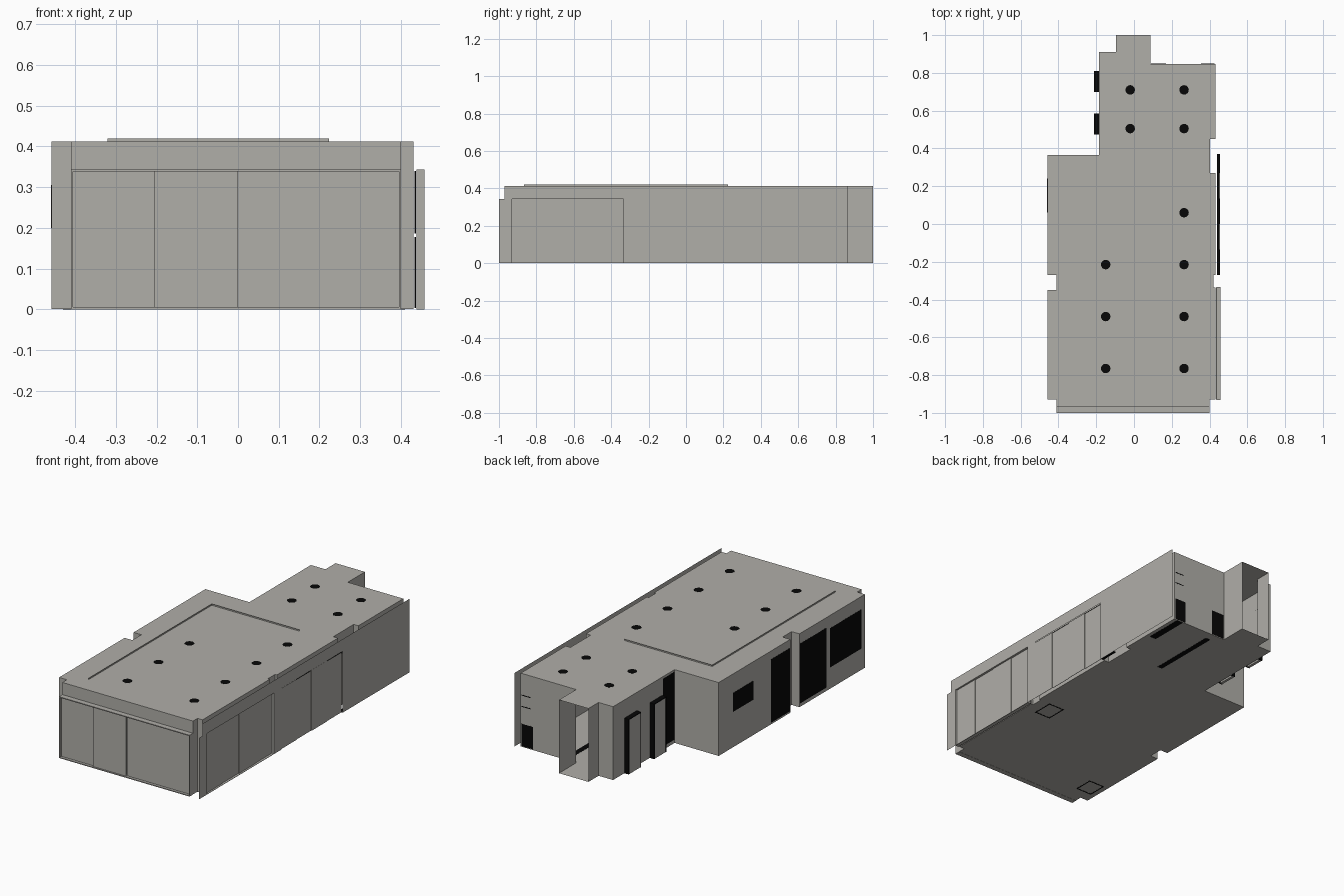
import bpy, bmesh
from mathutils import Matrix


def material(name, rgb):
    m = bpy.data.materials.new(name)
    m.diffuse_color = (*rgb, 1)
    return m


grey = material("warm_grey", (0.435, 0.425, 0.395))
black = material("black", (0.002, 0.002, 0.002))


def finish(name, bm, mat=grey):
    me = bpy.data.meshes.new(name)
    bm.to_mesh(me)
    bm.free()
    me.materials.append(mat)
    ob = bpy.data.objects.new(name, me)
    bpy.context.collection.objects.link(ob)
    return ob


def boxes(name, items, mat=grey):
    """One object from (x0, x1, y0, y1, z0, z1) boxes."""
    bm = bmesh.new()
    for x0, x1, y0, y1, z0, z1 in items:
        m = Matrix.Translation(((x0 + x1) / 2, (y0 + y1) / 2, (z0 + z1) / 2))
        m = m @ Matrix.Diagonal((x1 - x0, y1 - y0, z1 - z0, 1))
        bmesh.ops.create_cube(bm, size=1, matrix=m)
    return finish(name, bm, mat)


def sheets(name, quads):
    """One object from loose flat faces."""
    bm = bmesh.new()
    for q in quads:
        bm.faces.new([bm.verts.new(p) for p in q])
    return finish(name, bm)


def wall_x(x, y0, y1, z0, z1):
    return [(x, y0, z0), (x, y1, z0), (x, y1, z1), (x, y0, z1)]


H, BAY, F = 0.412, 0.344, 0.001   # ceiling, window head, floor underside

# Floor, ceiling and outer walls, left open at the back entrance
plan = [(-0.41, -0.97), (0.40, -0.97), (0.40, -0.93), (0.431, -0.93), (0.431, -0.335),
        (0.42, -0.335), (0.42, -0.27), (0.431, -0.27), (0.431, 0.27), (0.402, 0.27),
        (0.402, 0.45), (0.431, 0.45), (0.431, 0.848), (0.087, 0.848), (0.087, 1.0),
        (-0.095, 1.0), (-0.095, 0.91), (-0.185, 0.91), (-0.185, 0.365), (-0.458, 0.365),
        (-0.458, -0.27), (-0.41, -0.27), (-0.41, -0.35), (-0.458, -0.35), (-0.458, -0.93),
        (-0.41, -0.93)]
bm = bmesh.new()
low = [bm.verts.new((x, y, F)) for x, y in plan]
top = [bm.verts.new((x, y, H)) for x, y in plan]
bm.faces.new(low[::-1])
bm.faces.new(top)
for i, (x, y) in enumerate(plan):
    j = (i + 1) % len(plan)
    if not (y == 1.0 and plan[j][1] == 1.0):
        bm.faces.new((low[i], low[j], top[j], top[i]))
finish("room_shell", bm)

# Ceiling cove upstand, left and back sides only
sheets("cove_upstand", [
    wall_x(-0.32, -0.865, 0.225, H, 0.42),
    [(-0.32, 0.225, H), (0.224, 0.225, H), (0.224, 0.225, 0.42), (-0.32, 0.225, 0.42)]])

# Front window bay with four sliding panes
boxes("front_bay_frame", [
    (-0.41, 0.40, -1.0, -0.97, BAY - 0.005, BAY),
    (-0.41, 0.40, -1.0, -0.97, 0, 0.005),
    (-0.41, -0.405, -1.0, -0.97, 0, BAY),
    (0.395, 0.40, -1.0, -0.97, 0, BAY)])
xs = [-0.405, -0.205, 0.0, 0.20, 0.395]
boxes("front_panes", [(a, b, y, y + 0.004, 0.005, BAY - 0.005)
                      for a, b, y in zip(xs, xs[1:], (-0.985, -0.993, -0.985, -0.985))])

# Thin outer facade on the right with two window openings
X = 0.458
sheets("side_facade", [
    wall_x(X, -1.0, -0.97, 0, BAY), wall_x(X, -0.97, -0.93, 0, H),
    wall_x(X, -0.93, -0.335, BAY, H), wall_x(X, -0.335, -0.27, 0, H),
    wall_x(X, -0.27, 0.27, BAY, H), wall_x(X, 0.27, 0.865, 0, H)])

# Side window panes, in two sliding tracks
for name, x, y0, y1 in (("rear", 0.454, -0.27, 0.27), ("front", 0.446, -0.93, -0.335)):
    s = (y1 - y0) / 4
    boxes(name + "_side_panes", [
        (x - d, x - d + 0.002, y0 + i * s, y0 + (i + 1) * s, 0.002, BAY - 0.002)
        for i, d in enumerate((0, 0.003, 0, 0.003))])

# Reveal of the first side window, dark screens and track of both
boxes("side_window_reveal", [
    (0.438, X, -0.93, -0.335, BAY - 0.002, BAY), (0.438, X, -0.93, -0.335, 0, 0.002),
    (0.438, X, -0.932, -0.93, 0, BAY), (0.438, X, -0.335, -0.333, 0, BAY)])
boxes("side_window_screen", [(0.433, 0.437, -0.93, -0.335, 0.003, 0.178),
                             (0.433, 0.437, -0.93, -0.335, 0.186, 0.34)], black)
boxes("side_window_track", [(0.439, 0.450, -0.27, 0.27, 0.332, 0.34),
                            (0.439, 0.456, 0.27, 0.37, 0.332, 0.34),
                            (0.439, 0.456, 0.27, 0.37, 0.002, 0.008)], black)
boxes("track_cover", [(0.450, 0.456, -0.27, 0.27, 0.3395, 0.3405)], black)

# Door frames with plain leaves on the rear left wall
for name, y0, y1 in (("rear", 0.70, 0.81), ("inner", 0.475, 0.585)):
    boxes(name + "_door_frame", [
        (-0.212, -0.185, y0, y0 + 0.006, F, 0.31), (-0.212, -0.185, y1 - 0.006, y1, F, 0.31),
        (-0.212, -0.185, y0, y1, 0.305, 0.31)], black)
    boxes(name + "_door_leaf", [(-0.211, -0.196, y0 + 0.006, y1 - 0.006, F, 0.305)])

# Black panels on the left wall
W = -0.458
boxes("left_wall_panels", [
    (W - 0.0015, W, 0.06, 0.24, 0.20, 0.305), (W - 0.0005, W, -0.265, -0.10, 0.01, 0.365),
    (W - 0.0005, W, -0.59, -0.355, 0.02, 0.355), (W - 0.0005, W, -0.90, -0.62, 0.12, 0.34)],
    black)
boxes("rear_left_cupboard", [(-0.1855, -0.183, 0.367, 0.47, 0.02, 0.40)], black)

# Black panels and rails on the back wall
boxes("back_wall_panels", [
    (0.355, 0.425, 0.846, 0.8485, 0.005, 0.13), (0.09, 0.17, 0.846, 0.8485, 0.005, 0.15),
    (0.37, 0.425, 0.846, 0.8485, 0.288, 0.293), (0.37, 0.425, 0.846, 0.8485, 0.225, 0.23)],
    black)

# Dark strips and square outlines under the floor
strips = [(0.142, 0.172, 0.40, 0.80), (0.37, 0.41, 0.62, 0.845)]
for x0, x1, y0, y1 in ((0.26, 0.36, -0.39, -0.27), (-0.43, -0.33, -0.87, -0.76)):
    t = 0.006
    strips += [(x0, x1, y0, y0 + t), (x0, x1, y1 - t, y1),
               (x0, x0 + t, y0, y1), (x1 - t, x1, y0, y1)]
boxes("floor_strips", [(*s, 0, 0.002) for s in strips], black)

# Vanity and basin seen through the open entrance
boxes("vanity", [(-0.06, 0.06, 0.62, 0.72, F, 0.13), (-0.07, 0.07, 0.61, 0.73, 0.13, 0.14)])
bm = bmesh.new()
bmesh.ops.create_cone(bm, cap_ends=True, segments=24, radius1=0.02, radius2=0.04, depth=0.03,
                      matrix=Matrix.Translation((0, 0.67, 0.155)))
finish("basin", bm)

# Round black downlights flush with the ceiling
spots = [(-0.02, 0.71), (0.265, 0.71), (-0.02, 0.505), (0.265, 0.505), (0.265, 0.06)]
spots += [(x, y) for x in (-0.15, 0.265) for y in (-0.215, -0.49, -0.765)]
bm = bmesh.new()
for x, y in spots:
    bmesh.ops.create_cone(bm, cap_ends=True, segments=24, radius1=0.025, radius2=0.025,
                          depth=0.004, matrix=Matrix.Translation((x, y, H - 0.0016)))
finish("downlights", bm, black)
